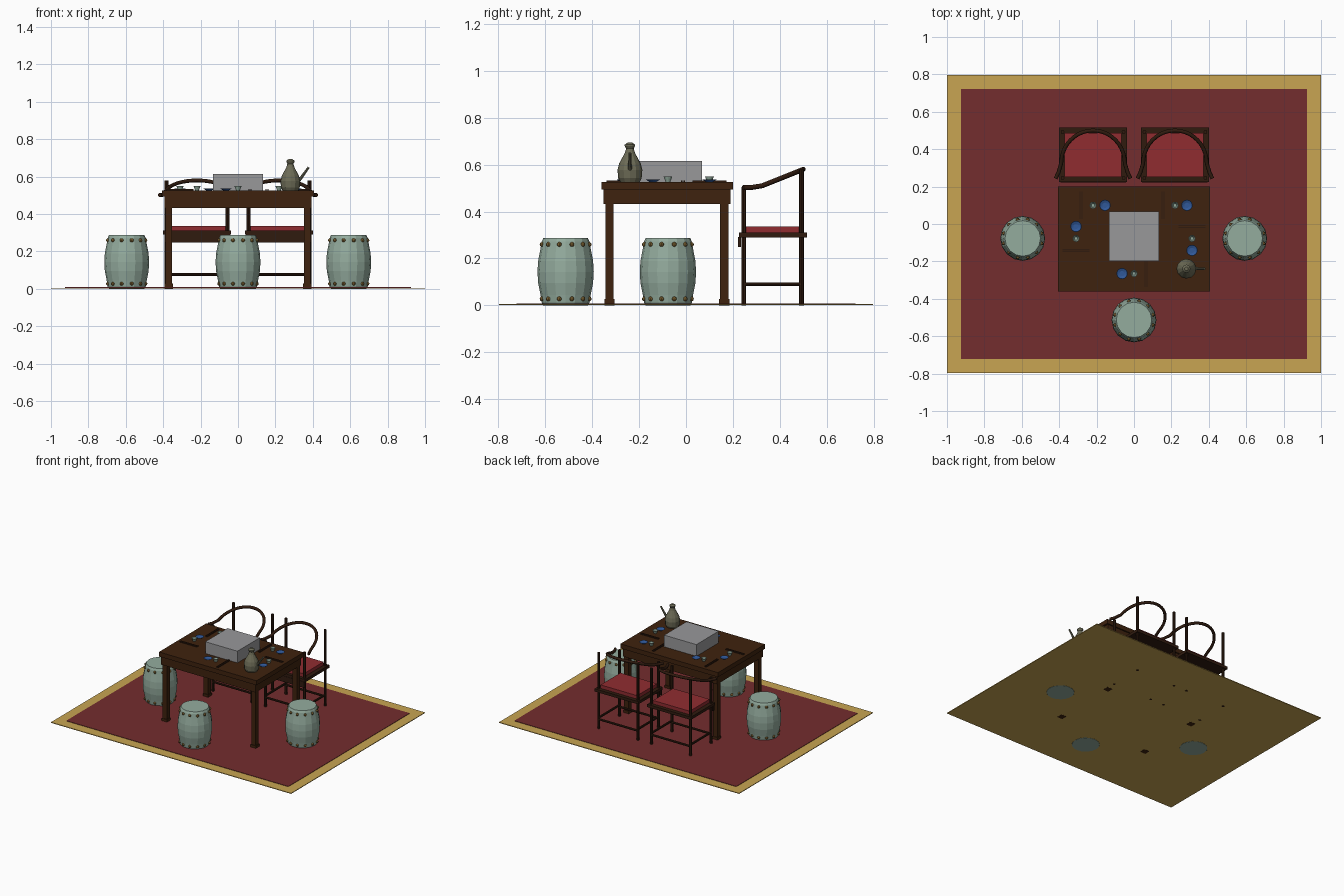
import bpy, bmesh, math
from mathutils import Vector, Matrix

if "Cube" in bpy.data.objects:
    bpy.data.objects.remove(bpy.data.objects["Cube"])


def material(name, r, g, b):
    m = bpy.data.materials.new(name)
    lin = [((c / 255 + 0.055) / 1.055) ** 2.4 for c in (r, g, b)]
    m.diffuse_color = (*lin, 1)
    m.use_nodes = True
    m.node_tree.nodes["Principled BSDF"].inputs["Base Color"].default_value = m.diffuse_color
    return m


GOLD = material("rug_gold", 200, 165, 82)
RUG = material("rug_red", 116, 45, 46)
TABLE = material("table_wood", 62, 34, 14)
CHAIR = material("chair_wood", 48, 27, 15)
CUSHION = material("cushion_red", 144, 44, 48)
CELADON = material("celadon_glaze", 148, 172, 158)
GREY = material("box_grey", 152, 152, 154)
BRONZE = material("stud_bronze", 130, 102, 52)
BLUE = material("plate_blue", 48, 88, 152)
PEWTER = material("flask_pewter", 108, 107, 86)


def finish(bm, name, *mats):
    me = bpy.data.meshes.new(name)
    bm.normal_update()
    bm.to_mesh(me)
    bm.free()
    for m in mats:
        me.materials.append(m)
    ob = bpy.data.objects.new(name, me)
    bpy.context.collection.objects.link(ob)
    return ob


def add_box(bm, x0, x1, y0, y1, z0, z1):
    size = Matrix.Diagonal((x1 - x0, y1 - y0, z1 - z0, 1))
    mid = Matrix.Translation(((x0 + x1) / 2, (y0 + y1) / 2, (z0 + z1) / 2))
    bmesh.ops.create_cube(bm, size=1, matrix=mid @ size)


def boxes(name, mat, *dims):
    bm = bmesh.new()
    for d in dims:
        add_box(bm, *d)
    return finish(bm, name, mat)


def add_rod(bm, a, b, r0, r1=None, n=8):
    a, b = Vector(a), Vector(b)
    rot = (b - a).to_track_quat('Z', 'Y').to_matrix().to_4x4()
    bmesh.ops.create_cone(bm, cap_ends=True, segments=n, radius1=r0,
                          radius2=r0 if r1 is None else r1,
                          depth=(b - a).length,
                          matrix=Matrix.Translation((a + b) / 2) @ rot)


def lathe(bm, profile, n, at):
    """Closed turned shape from (radius, height) points."""
    rings = [[bm.verts.new((at[0] + r * math.cos(2 * math.pi * i / n),
                            at[1] + r * math.sin(2 * math.pi * i / n),
                            at[2] + z)) for i in range(n)] for r, z in profile]
    for lo, hi in zip(rings, rings[1:]):
        for i in range(n):
            j = (i + 1) % n
            bm.faces.new((lo[i], lo[j], hi[j], hi[i]))
    bm.faces.new(rings[0][::-1])
    bm.faces.new(rings[-1])


# Rug: gold border with a red field
boxes("rug_border", GOLD, (-1, 1, -0.797, 0.797, 0.001, 0.006))
boxes("rug_field", RUG, (-0.925, 0.925, -0.722, 0.722, 0.005, 0.009))

# Table
TOP = 0.527
boxes("table_top", TABLE, (-0.406, 0.406, -0.36, 0.2, 0.493, TOP))
boxes("table_apron", TABLE,
      (-0.393, 0.393, -0.352, -0.33, 0.432, 0.494),
      (-0.393, 0.393, 0.168, 0.19, 0.432, 0.494),
      (-0.393, -0.371, -0.33, 0.168, 0.432, 0.494),
      (0.371, 0.393, -0.33, 0.168, 0.432, 0.494))
for sx in (-1, 1):
    for y in (-0.326, 0.163):
        x = sx * 0.37
        boxes("table_leg", TABLE,
              (x - 0.018, x + 0.018, y - 0.018, y + 0.018, 0.02, 0.494),
              (x - 0.022, x + 0.022, y - 0.022, y + 0.022, 0, 0.028))

# Box on the table
boxes("centre_box", GREY, (-0.134, 0.134, -0.198, 0.068, TOP, 0.615))

# Drum stools with two rings of studs
DRUM = [(0.095, 0), (0.102, 0.012), (0.107, 0.045), (0.117, 0.095), (0.12, 0.143),
        (0.117, 0.19), (0.107, 0.242), (0.102, 0.272), (0.095, 0.287)]
for cx, cy in ((-0.595, -0.077), (0.592, -0.077), (0, -0.513)):
    bm = bmesh.new()
    lathe(bm, DRUM, 16, (cx, cy, 0))
    finish(bm, "drum_stool", CELADON)
    bm = bmesh.new()
    for z in (0.028, 0.26):
        for i in range(12):
            a = math.radians(15 + 30 * i)
            p = (cx + 0.104 * math.cos(a), cy + 0.104 * math.sin(a), z)
            bmesh.ops.create_uvsphere(bm, u_segments=8, v_segments=6, radius=0.01,
                                      matrix=Matrix.Translation(p))
    finish(bm, "stool_studs", BRONZE)


# Armchairs with a sloping horseshoe rail
def rail_height(y):
    return 0.502 + max(0, (y - 0.305) / 0.19) * 0.076


def horseshoe(cx):
    pts = [(-0.2, 0.243), (-0.185, 0.275)]
    for i in range(21):
        a = math.pi - math.pi * i / 20
        pts.append((0.17 * math.cos(a), 0.325 + 0.175 * math.sin(a)))
    pts += [(0.185, 0.275), (0.2, 0.243)]
    cu = bpy.data.curves.new("arm_rail_path", 'CURVE')
    cu.dimensions = '3D'
    cu.bevel_depth = 0.0105
    cu.bevel_resolution = 2
    cu.use_fill_caps = True
    sp = cu.splines.new('POLY')
    sp.points.add(len(pts) - 1)
    for p, (x, y) in zip(sp.points, pts):
        p.co = (cx + x, y, rail_height(y), 1)
    tmp = bpy.data.objects.new("arm_rail_path", cu)
    me = bpy.data.meshes.new_from_object(tmp)
    me.name = "arm_rail"
    bpy.data.objects.remove(tmp)
    me.materials.clear()
    me.materials.append(CHAIR)
    me.shade_smooth()
    bpy.context.collection.objects.link(bpy.data.objects.new("arm_rail", me))


for cx in (-0.219, 0.219):
    boxes("chair_seat", CHAIR, (cx - 0.182, cx + 0.182, 0.225, 0.515, 0.29, 0.311))
    boxes("chair_apron", CHAIR, (cx - 0.175, cx + 0.175, 0.222, 0.234, 0.248, 0.292))
    boxes("seat_cushion", CUSHION, (cx - 0.152, cx + 0.152, 0.25, 0.487, 0.31, 0.337))
    bm = bmesh.new()
    for sx in (-0.163, 0.163):
        add_rod(bm, (cx + sx, 0.246, 0), (cx + sx, 0.246, 0.505), 0.01)
        add_rod(bm, (cx + sx, 0.492, 0), (cx + sx, 0.492, 0.58), 0.01)
    finish(bm, "chair_posts", CHAIR)
    bm = bmesh.new()
    for sx in (-0.163, 0.163):
        add_rod(bm, (cx + sx, 0.246, 0.09), (cx + sx, 0.492, 0.09), 0.008)
    for y in (0.246, 0.492):
        add_rod(bm, (cx - 0.163, y, 0.078), (cx + 0.163, y, 0.078), 0.008)
    finish(bm, "chair_stretchers", CHAIR)
    horseshoe(cx)

# Place settings: plate, cup and a pair of chopsticks
PLATE = [(0.016, 0), (0.03, 0.009), (0.028, 0.0095), (0.014, 0.004)]
CUP = [(0.01, 0), (0.012, 0.005), (0.019, 0.023), (0.016, 0.023), (0.009, 0.006)]
SETTINGS = ((0, -0.265, 0), (0.31, -0.077, 90), (0.219, 0.1, 180),
            (-0.219, 0.1, 180), (-0.31, -0.077, 270))
for cx, cy, deg in SETTINGS:
    place = Matrix.Translation((cx, cy, TOP)) @ Matrix.Rotation(math.radians(deg), 4, 'Z')
    bm = bmesh.new()
    lathe(bm, PLATE, 16, (-0.064, 0, 0))
    finish(bm, "plate", BLUE).matrix_world = place
    bm = bmesh.new()
    lathe(bm, CUP, 12, (0, 0, 0))
    finish(bm, "cup", CELADON).matrix_world = place
    sticks = boxes("chopsticks", CHAIR,
                   (0.056, 0.062, -0.073, 0.073, 0, 0.006),
                   (0.066, 0.072, -0.073, 0.073, 0, 0.006))
    sticks.matrix_world = place

# Wine flask with an angled spout
FLASK = [(0.042, 0), (0.05, 0.015), (0.053, 0.05), (0.046, 0.078), (0.022, 0.122),
         (0.016, 0.142), (0.022, 0.152), (0.022, 0.158), (0.01, 0.167)]
bm = bmesh.new()
lathe(bm, FLASK, 12, (0.28, -0.239, TOP))
finish(bm, "flask", PEWTER)
bm = bmesh.new()
add_rod(bm, (0.315, -0.239, 0.563), (0.378, -0.239, 0.65), 0.009, 0.006)
finish(bm, "flask_spout", PEWTER)
